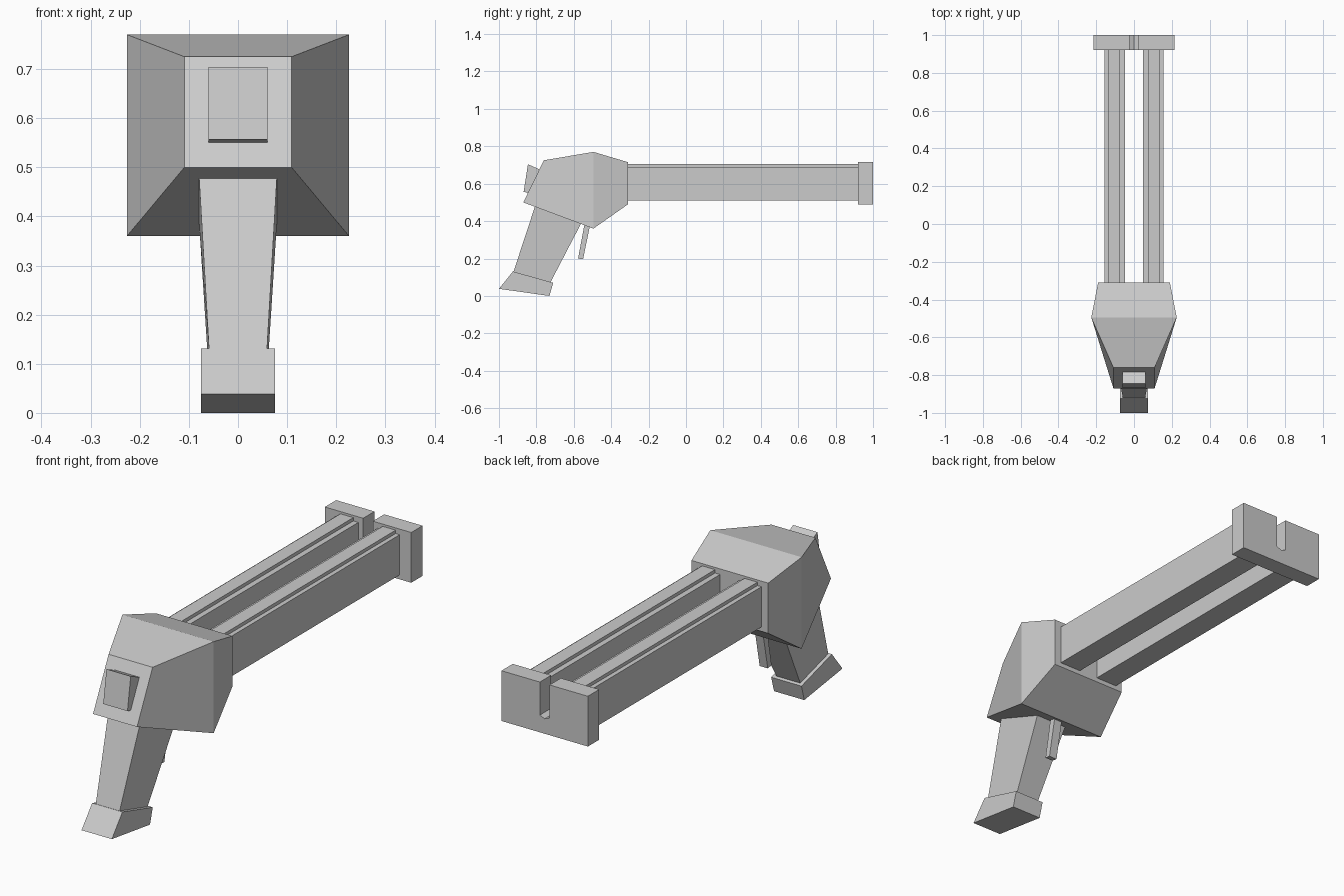
import bpy, bmesh

if "Cube" in bpy.data.objects:
    bpy.data.objects.remove(bpy.data.objects["Cube"])


def loft(name, sections):
    """Solid skinned through a list of matching closed sections."""
    bm = bmesh.new()
    rings = [[bm.verts.new(p) for p in s] for s in sections]
    n = len(rings[0])
    for a, b in zip(rings, rings[1:]):
        for i in range(n):
            j = (i + 1) % n
            bm.faces.new((a[i], a[j], b[j], b[i]))
    bm.faces.new(rings[0])
    bm.faces.new(rings[-1])
    bmesh.ops.recalc_face_normals(bm, faces=bm.faces)
    mesh = bpy.data.meshes.new(name)
    bm.to_mesh(mesh)
    bm.free()
    obj = bpy.data.objects.new(name, mesh)
    bpy.context.collection.objects.link(obj)
    return obj


def side_prism(name, half, profile):
    """Extrude a (y, z) side profile across the width."""
    return loft(name, [[(x, y, z) for y, z in profile] for x in (-half, half)])


def long_prism(name, y0, y1, profile):
    """Extrude an (x, z) cross-section along the length."""
    return loft(name, [[(x, y, z) for x, z in profile] for y in (y0, y1)])


def cross_rect(half, top, bottom):
    """Rectangle across the width between a top and a bottom (y, z) point."""
    return [(-half, *top), (half, *top), (half, *bottom), (-half, *bottom)]


# Faceted body: tilted rear face, widest middle, flat front
loft("body", [
    cross_rect(0.109, (-0.76, 0.725), (-0.87, 0.50)),
    cross_rect(0.226, (-0.495, 0.77), (-0.495, 0.36)),
    cross_rect(0.19, (-0.31, 0.715), (-0.31, 0.49)),
])

# Twin rails with a raised strip on top
rail_profile = [(0.048, 0.51), (0.157, 0.51), (0.157, 0.69), (0.137, 0.69),
                (0.137, 0.705), (0.073, 0.705), (0.073, 0.69), (0.048, 0.69)]
for side, label in ((-1, "left"), (1, "right")):
    long_prism(f"{label}_rail", -0.32, 0.93,
               [(side * x, z) for x, z in rail_profile])

# Notched end block joining the rails
half_block = [(0.214, 0.49), (0.214, 0.715), (0.024, 0.715), (0.024, 0.567)]
long_prism("end_block", 0.92, 1.0,
           half_block + [(0, 0.557)] + [(-x, z) for x, z in reversed(half_block)])

# Grip tapering down to the base
loft("grip", [
    cross_rect(0.079, (-0.808, 0.477), (-0.562, 0.385)),
    cross_rect(0.059, (-0.922, 0.13), (-0.725, 0.072)),
])
side_prism("grip_base", 0.075,
           [(-1.0, 0.038), (-0.925, 0.131), (-0.71, 0.07), (-0.73, 0.0)])

# Trigger and rear block
side_prism("trigger", 0.02,
           [(-0.577, 0.2), (-0.55, 0.196), (-0.515, 0.37), (-0.543, 0.382)])
side_prism("rear_block", 0.06,
           [(-0.845, 0.704), (-0.778, 0.674), (-0.843, 0.55), (-0.868, 0.557)])
